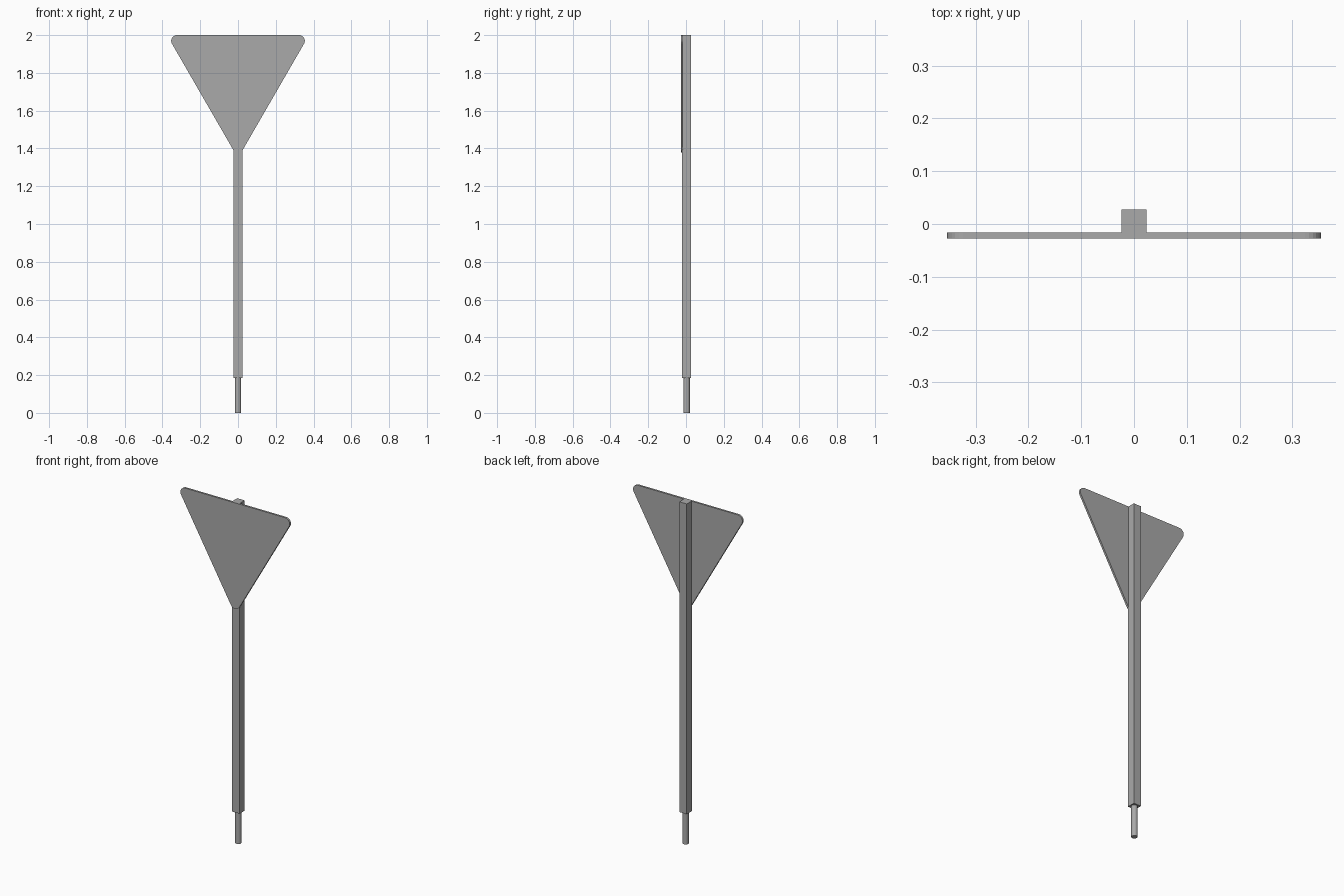
import bpy, bmesh, math
from mathutils import Vector

if "Cube" in bpy.data.objects:
    bpy.data.objects.remove(bpy.data.objects["Cube"])

grey = bpy.data.materials.new("plain_grey")
grey.diffuse_color = (0.4, 0.4, 0.4, 1)
grey.use_nodes = True
grey.node_tree.nodes["Principled BSDF"].inputs["Base Color"].default_value = grey.diffuse_color

POST_Y = 0.0035      # centre line of post and peg
SHOULDER = 0.185     # height where the peg meets the post


def make_prism(name, outline, direction):
    """Extrude a planar outline along a direction into a closed solid."""
    bm = bmesh.new()
    face = bm.faces.new([bm.verts.new(p) for p in outline])
    moved = bmesh.ops.extrude_face_region(bm, geom=[face])["geom"]
    bmesh.ops.translate(bm, vec=Vector(direction),
                        verts=[v for v in moved if isinstance(v, bmesh.types.BMVert)])
    bmesh.ops.recalc_face_normals(bm, faces=bm.faces)
    mesh = bpy.data.meshes.new(name)
    bm.to_mesh(mesh)
    bm.free()
    mesh.materials.append(grey)
    obj = bpy.data.objects.new(name, mesh)
    bpy.context.collection.objects.link(obj)
    return obj


# Square post
h = 0.024
make_prism("post", [(x, POST_Y + y, SHOULDER) for x, y in
                    ((-h, -h), (h, -h), (h, h), (-h, h))], (0, 0, 2 - SHOULDER))

# Round ground peg under the post
bpy.ops.mesh.primitive_cylinder_add(vertices=16, radius=0.017, depth=SHOULDER,
                                    location=(0, POST_Y, SHOULDER / 2))
peg = bpy.context.object
peg.name = "ground_peg"
peg.data.materials.append(grey)
bpy.ops.object.shade_smooth_by_angle(angle=math.radians(30))

# Downward triangular plate with rounded corners
r, c, steps = 0.03, 0.324, 8
top = 2 - r
corners = [(c, top, -30), (-c, top, 90), (0, top - c * math.sqrt(3), 210)]
outline = []
for cx, cz, start in corners:
    for i in range(steps + 1):
        a = math.radians(start + 120 * i / steps)
        outline.append((cx + r * math.cos(a), -0.0275, cz + r * math.sin(a)))
make_prism("triangle_plate", outline, (0, 0.0115, 0))
